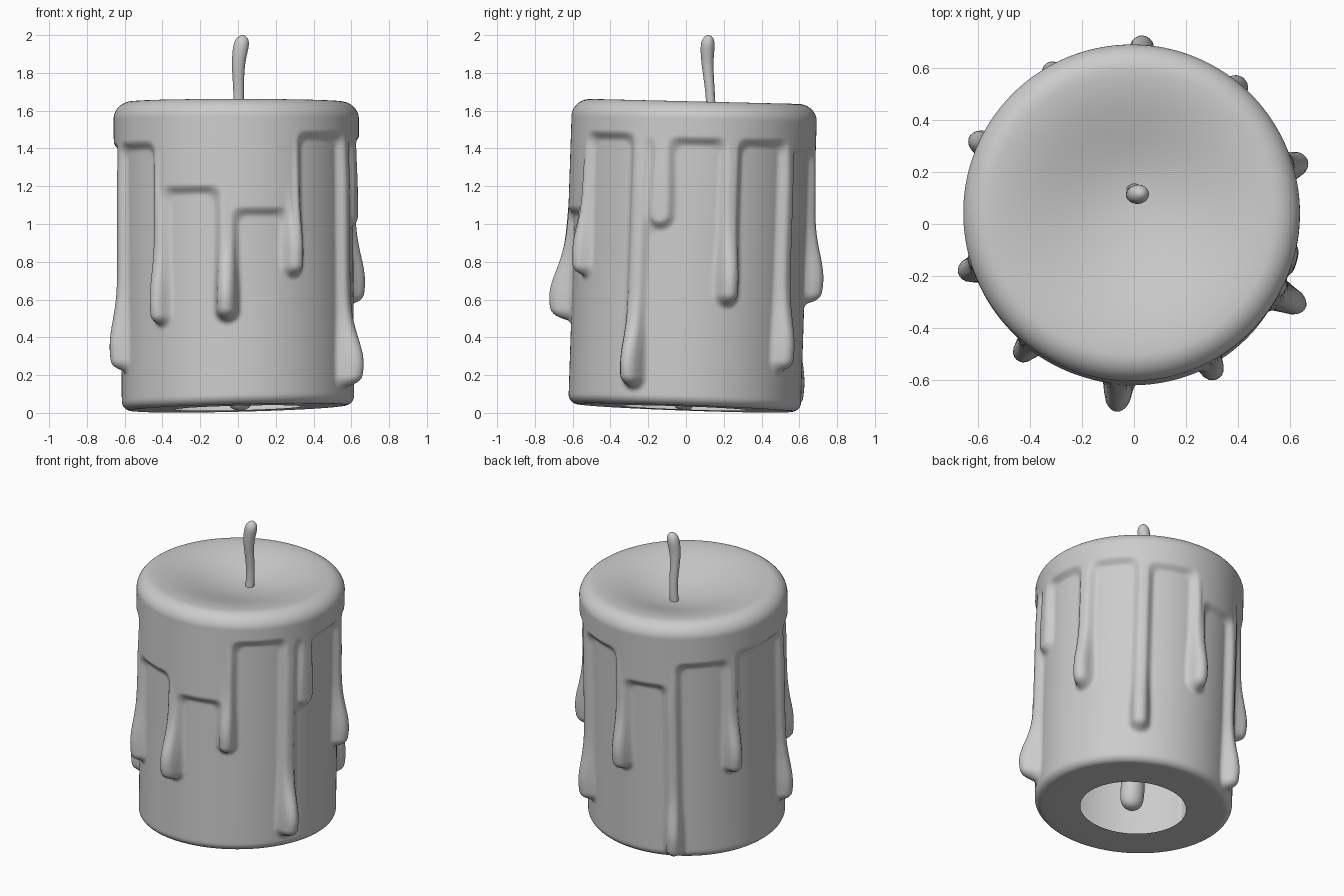
import bpy, math
from math import sin, cos, exp, radians, pi, hypot

if "Cube" in bpy.data.objects:
    bpy.data.objects.remove(bpy.data.objects["Cube"])

SEG = 340
R = 0.615          # bare wax radius
SHEET = 0.034      # thickness of the melted layer

# drips: angle from the front (degrees, + to the right), lower end z, bulge, half width
DRIPS = [(-152, 0.02, 0.085, 0.055), (-117, 0.57, 0.085, 0.055),
         (-74, 0.20, 0.08, 0.055), (-40, 0.43, 0.075, 0.052),
         (-5, 0.44, 0.115, 0.06), (28, 0.68, 0.075, 0.054),
         (64, 0.08, 0.115, 0.06), (109, 0.54, 0.09, 0.058),
         (143, 0.20, 0.08, 0.058), (177, 0.57, 0.09, 0.058)]
# height of the arch that follows each drip
ARCHES = [1.34, 1.38, 1.38, 1.14, 1.02, 1.43, 1.41, 1.41, 1.38, 1.19]
STUB = (75, 0.95, SHEET, 0.065)   # short step beside the right drip


def smooth(t):
    t = min(max(t, 0.0), 1.0)
    return t * t * (3 - 2 * t)


def smin(a, b, k=0.06):
    h = max(k - abs(a - b), 0) / k
    return min(a, b) - h * h * k * 0.25


def relief(a, z):
    """Thickness of melted wax at angle a (degrees) and height z."""
    arch = ARCHES[-1]
    for (da, *_), h in zip(DRIPS, ARCHES):
        if a >= da:
            arch = h
    d = arch - z
    bump = 0.0
    for da, end, amp, w in DRIPS + [STUB]:
        s = (a - da + 180) % 360 - 180
        if abs(s) > 25:
            continue
        dz = z - end - 0.13
        ax = exp(-(dz / 0.2) ** 2)
        w = w * (0.92 + 0.2 * ax)
        dd = hypot(radians(s) * 0.64, max(end + w - z, 0)) - w
        d = smin(d, dd)
        q = min(max(-dd / w, 0), 1)
        along = ax if dz > 0 else max(ax, 0.75)
        fade = 1 - smooth((z - arch + 0.25) / 0.3)
        dome = (1 - (1 - q) ** 2) * smooth(q * 3)
        bump = max(bump, dome * ((amp - SHEET) * along + 0.008 * fade))
    return SHEET * smooth((0.02 - d) / 0.055) + bump


def make_mesh(name, rings, cap_start, cap_end):
    """Skin a list of closed rings; optional single-point caps."""
    n = len(rings[0])
    verts = [p for r in rings for p in r]
    faces = [(i * n + j, i * n + (j + 1) % n, (i + 1) * n + (j + 1) % n, (i + 1) * n + j)
             for i in range(len(rings) - 1) for j in range(n)]
    if cap_start:
        verts.append(cap_start)
        faces += [(len(verts) - 1, (j + 1) % n, j) for j in range(n)]
    if cap_end:
        b = (len(rings) - 1) * n
        verts.append(cap_end)
        faces += [(len(verts) - 1, b + j, b + (j + 1) % n) for j in range(n)]
    me = bpy.data.meshes.new(name)
    me.from_pydata(verts, [], faces)
    me.polygons.foreach_set("use_smooth", [True] * len(faces))
    ob = bpy.data.objects.new(name, me)
    bpy.context.collection.objects.link(ob)
    return ob


# profile rows: radius, z, relief weight, shift towards the dish centre
F, G, TOP = 0.05, 0.085, 1.632
rows = [(0.33, 0, 0, 0), (0.42, 0, 0, 0), (0.5, 0, 0, 0)]
for i in range(9):                                   # bottom edge
    t = pi / 2 * i / 8
    rows.append((R - F + F * sin(t), F - F * cos(t), sin(t), 0))
N = 125
for i in range(1, N):                                # wall
    rows.append((R, F + (TOP - G - F) * i / N, 1, 0))
for i in range(11):                                  # top edge
    t = pi / 2 * i / 10
    rows.append((R - G + G * cos(t), TOP - G + G * sin(t), 1 - 0.4 * i / 10, 0))
DISH = 24
r0 = R - G
for i in range(1, DISH):                             # melted hollow
    f = 1 - i / DISH
    rows.append((r0 * f, TOP - 0.105 * (1 - smooth(f ** 1.1)), 0.6 * f, 1 - f))


def place(r, z, a, k):
    """Lean and tilt the candle."""
    t = z / TOP
    cx = -0.01 * t * (1 - k)
    cy = (-0.008 + 0.054 * t) * (1 - k) + 0.09 * k
    x, y = cx + r * sin(a), cy - r * cos(a)
    z += (1 - t) * (0.026 + 0.025 * x - 0.036 * y) + t * (0.018 - 0.024 * y)
    return (x, y, max(z, 0.0))


rings = []
for r, z, w, k in rows:
    ring = []
    for j in range(SEG):
        deg = -180 + 360 * j / SEG
        if k > 0 or z > TOP - G:
            e = SHEET
        else:
            e = relief(deg, z) if w > 0 else 0
        ring.append(place(r + e * w, z, radians(deg), k))
    rings.append(ring)
make_mesh("candle_wax", rings, None, place(0, TOP - 0.105, 0, 1))

# wick: x, y, z, radius; it runs through the hollow body to the base
path = [(0.01, -0.01, 0.02, 0.045), (0.01, -0.01, 0.05, 0.075), (0.01, -0.005, 0.12, 0.084),
        (0.01, 0.01, 0.3, 0.075), (0.0, 0.07, 0.9, 0.05), (-0.005, 0.125, 1.45, 0.032),
        (0.0, 0.133, 1.58, 0.029), (0.005, 0.13, 1.68, 0.028), (0.0, 0.117, 1.8, 0.033),
        (0.005, 0.112, 1.88, 0.039), (0.017, 0.115, 1.945, 0.045),
        (0.021, 0.117, 1.978, 0.037), (0.023, 0.118, 1.996, 0.018)]
tube = [[(x + r * cos(2 * pi * j / 12), y + r * 0.9 * sin(2 * pi * j / 12), z) for j in range(12)]
        for x, y, z, r in path]
wick = make_mesh("wick", tube, (0.01, -0.01, 0.01), (0.023, 0.118, 2.002))
sub = wick.modifiers.new("round", 'SUBSURF')
sub.levels = sub.render_levels = 2
